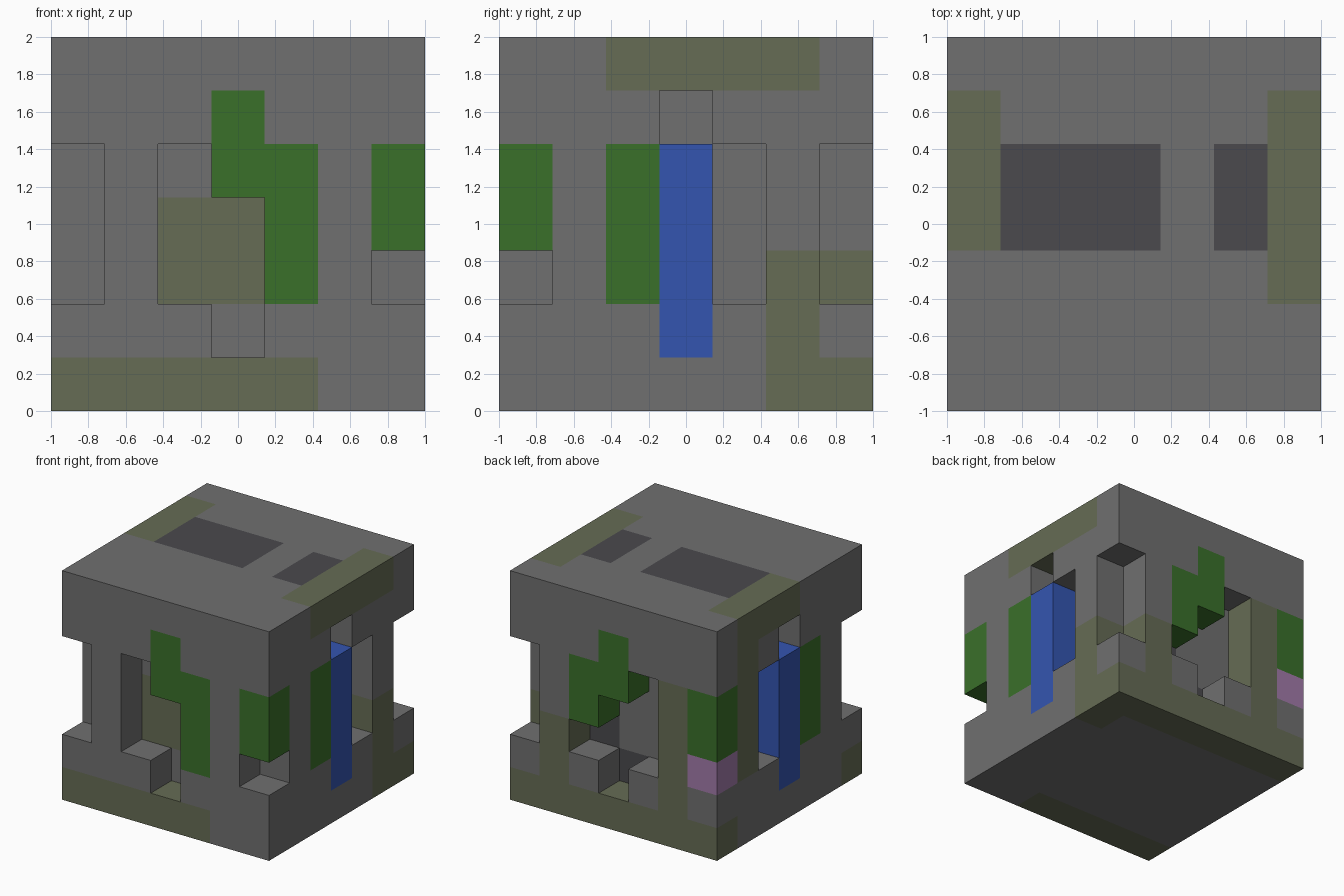
import bpy, bmesh
from mathutils import Vector

N = 7                 # cells along each side
S = 2 / N             # cell size

if "Cube" in bpy.data.objects:
    bpy.data.objects.remove(bpy.data.objects["Cube"], do_unlink=True)


def material(name, rgb):
    m = bpy.data.materials.new(name)
    m.use_nodes = True
    m.diffuse_color = (*rgb, 1)
    bsdf = m.node_tree.nodes["Principled BSDF"]
    bsdf.inputs["Base Color"].default_value = (*rgb, 1)
    bsdf.inputs["Roughness"].default_value = 0.9
    return m


mats = {
    "stone_block": material("stone grey", (0.16, 0.16, 0.16)),
    "moss_patches": material("moss olive", (0.133, 0.15, 0.09)),
    "green_inlays": material("leaf green", (0.042, 0.16, 0.023)),
    "blue_pillars": material("deep blue", (0.034, 0.091, 0.434)),
    "pink_corner": material("soft pink", (0.36, 0.195, 0.40)),
    "dark_slots": material("dark slate", (0.069, 0.067, 0.075)),
}

# Every cell starts as stone; boxes of cells are then recoloured or carved
cells = {(x, y, z): "stone_block"
         for x in range(N) for y in range(N) for z in range(N)}


def fill(part, xs, ys, zs):
    """Assign an inclusive box of cells to a part, or carve it with None."""
    def span(v):
        return range(v[0], v[1] + 1) if isinstance(v, tuple) else (v,)
    for x in span(xs):
        for y in span(ys):
            for z in span(zs):
                if part:
                    cells[x, y, z] = part
                else:
                    cells.pop((x, y, z), None)


# Corner notches
fill(None, 0, 0, (2, 4))
fill(None, 6, 0, 2)
fill(None, 6, 6, (2, 4))

# Front recess, its mossy wall and green inlay
fill(None, 2, 0, (2, 4))
fill(None, 3, 0, (1, 3))
fill("moss_patches", (2, 3), 1, (2, 3))
fill("green_inlays", 3, 0, (4, 5))
fill("green_inlays", 4, 0, (2, 4))
fill("moss_patches", (0, 4), 0, 0)

# Back recess, inlay and moss
fill(None, 2, 6, (2, 4))
fill(None, 3, 6, (1, 3))
fill(None, 4, 6, 2)
fill("green_inlays", 3, 6, (4, 5))
fill("green_inlays", 4, 6, (3, 4))
fill("moss_patches", (0, 6), 6, 0)
fill("moss_patches", 1, 6, (1, 4))
fill("moss_patches", 5, 6, (1, 2))
fill("dark_slots", 4, 5, 2)
fill("dark_slots", 3, 5, 1)

# Both sides: pillar, green strip and recesses
for x in (0, 6):
    fill(None, x, 3, 5)
    fill(None, x, 4, (2, 4))
    fill("blue_pillars", x, 3, (1, 4))
    fill("green_inlays", x, 2, (2, 4))

# Side moss
fill("moss_patches", 6, 5, (0, 2))
fill("moss_patches", 6, (2, 5), 6)
fill("moss_patches", 0, (3, 5), 6)
fill("moss_patches", 0, 5, (2, 5))

# Coloured corners
fill("green_inlays", 6, 0, (3, 4))
fill("green_inlays", 0, 6, (3, 4))
fill("pink_corner", 0, 6, 2)

# Top slots
fill("dark_slots", (1, 3), (3, 4), 6)
fill("dark_slots", 5, (3, 4), 6)


def build(part, mat):
    """Make the exposed faces of one part's cells, merged into large planes."""
    bm = bmesh.new()
    for cell in [c for c, p in cells.items() if p == part]:
        for axis in range(3):
            for side in (0, 1):
                near = list(cell)
                near[axis] += 2 * side - 1
                if tuple(near) in cells:
                    continue
                u, v = (axis + 1) % 3, (axis + 2) % 3
                corners = []
                for a, b in ((0, 0), (1, 0), (1, 1), (0, 1)):
                    p = Vector(cell)
                    p[axis] += side
                    p[u] += a
                    p[v] += b
                    corners.append(bm.verts.new(p * S - Vector((1, 1, 0))))
                bm.faces.new(corners if side else corners[::-1])
    bmesh.ops.remove_doubles(bm, verts=bm.verts, dist=0.001)
    bmesh.ops.dissolve_limit(bm, angle_limit=0.01, verts=bm.verts, edges=bm.edges)
    bmesh.ops.triangulate(bm, faces=[f for f in bm.faces if len(f.verts) > 4])
    mesh = bpy.data.meshes.new(part)
    bm.to_mesh(mesh)
    bm.free()
    mesh.materials.append(mat)
    bpy.context.collection.objects.link(bpy.data.objects.new(part, mesh))


for part, mat in mats.items():
    build(part, mat)
